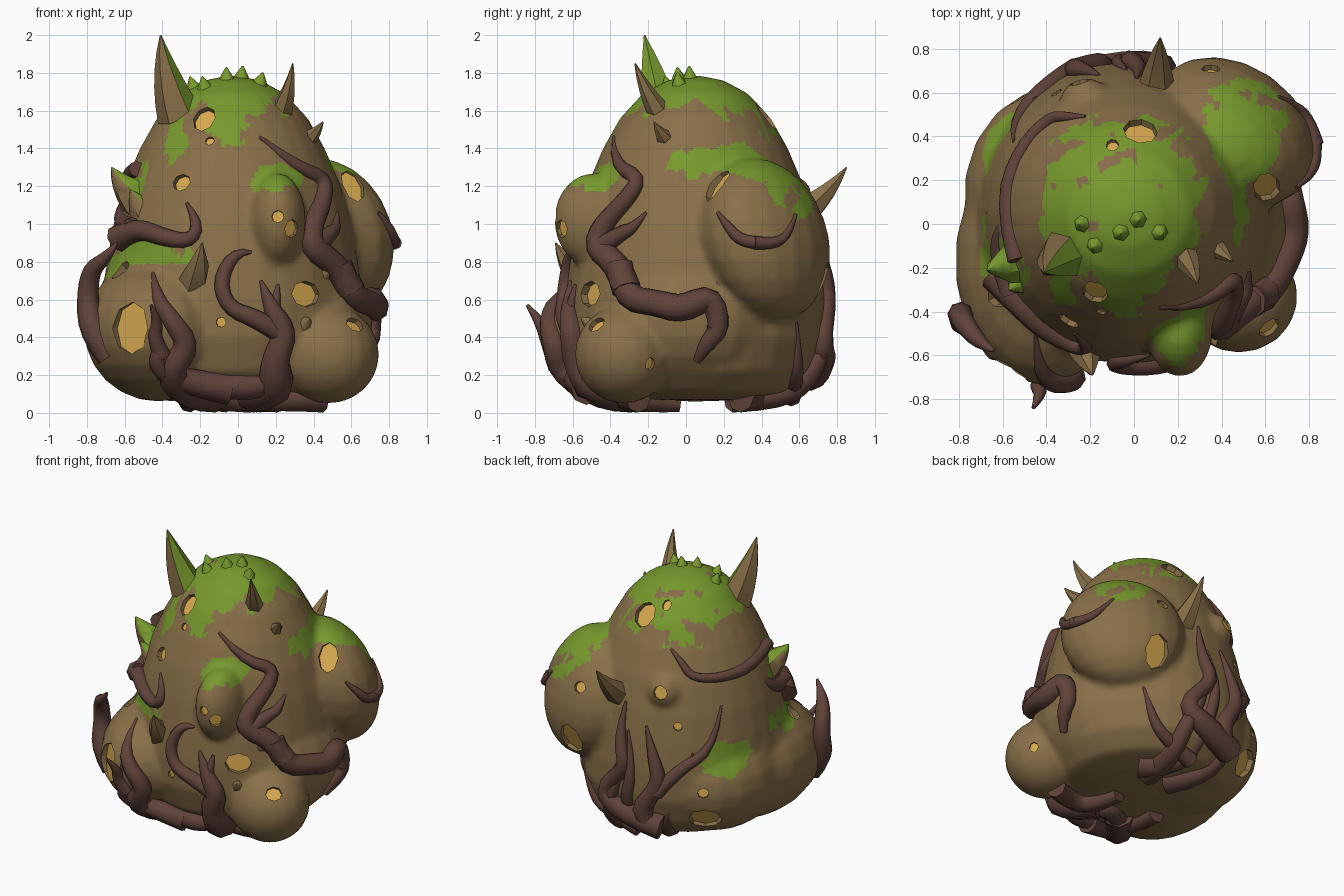
import bpy, bmesh, math, random
from mathutils import Vector, Matrix, noise
from mathutils.bvhtree import BVHTree

if "Cube" in bpy.data.objects:
    bpy.data.objects.remove(bpy.data.objects["Cube"])

random.seed(4)
V = Vector


def material(name, rgb):
    m = bpy.data.materials.new(name)
    m.diffuse_color = (*rgb, 1)
    m.use_nodes = True
    m.node_tree.nodes["Principled BSDF"].inputs["Base Color"].default_value = m.diffuse_color
    return m


BARK = material("bark_brown", (0.25, 0.162, 0.066))
MOSS = material("moss_green", (0.185, 0.32, 0.027))
BARE = material("bare_reddish_brown", (0.24, 0.15, 0.068))
GLOW = material("hollow_yellow", (0.68, 0.4, 0.08))
ROOT = material("root_dark_brown", (0.118, 0.056, 0.042))


def add(name, mesh, mats=(), angle=40):
    ob = bpy.data.objects.new(name, mesh)
    bpy.context.collection.objects.link(ob)
    for m in mats:
        mesh.materials.append(m)
    mesh.polygons.foreach_set("use_smooth", [True] * len(mesh.polygons))
    mesh.set_sharp_from_angle(angle=math.radians(angle))
    return ob


def bake(ob):
    """Replace an object by its evaluated mesh."""
    dg = bpy.context.evaluated_depsgraph_get()
    dg.update()
    me = bpy.data.meshes.new_from_object(ob.evaluated_get(dg))
    bpy.data.objects.remove(ob)
    return me


# --- body: lathed mound plus swollen lobes, fused by remeshing
bm = bmesh.new()
profile = [(.0, .06), (.3, .07), (.52, .11), (.63, .22), (.69, .4), (.69, .6), (.665, .8), (.63, 1.0),
           (.575, 1.2), (.49, 1.4), (.4, 1.56), (.28, 1.69), (.15, 1.76), (.0, 1.79)]
vs = [bm.verts.new((r, 0, z)) for r, z in profile]
es = [bm.edges.new(p) for p in zip(vs, vs[1:])]
bmesh.ops.spin(bm, geom=vs + es, cent=(0, 0, 0), axis=(0, 0, 1), angle=2 * math.pi, steps=28)
bmesh.ops.remove_doubles(bm, verts=bm.verts, dist=.001)
bmesh.ops.recalc_face_normals(bm, faces=bm.faces)
bmesh.ops.translate(bm, verts=bm.verts, vec=(-.03, .05, 0))
# centre, radii, turn about z, lean of y with height
lobes = [((-.42, -.17, .44), (.4, .57, .38), 0, 0), ((-.35, .13, .45), (.43, .5, .39), 0, 0),
         ((-.33, .0, .6), (.4, .55, .42), 0, 0), ((.3, .02, .5), (.42, .5, .4), 0, 0),
         ((.48, -.33, .31), (.27, .26, .26), 0, 0), ((.45, .42, .92), (.41, .3, .43), -35, -.15),
         ((.21, -.49, 1.02), (.15, .21, .25), 0, 0), ((-.22, .55, 1.14), (.12, .12, .12), 0, 0)]
for o, r, turn, lean in lobes:
    shear = Matrix.Identity(4)
    shear[1][2], shear[0][2] = lean, lean * .6
    bmesh.ops.create_uvsphere(bm, u_segments=18, v_segments=12, radius=1, matrix=Matrix.Translation(o) @ shear @
                              Matrix.Rotation(math.radians(turn), 4, "Z") @ Matrix.Diagonal((*r, 1)))
me = bpy.data.meshes.new("body")
bm.to_mesh(me)
bm.free()
body = add("body_rough", me)
rm = body.modifiers.new("fuse", "REMESH")
rm.mode, rm.voxel_size = "VOXEL", .025
sm = body.modifiers.new("soften", "SMOOTH")
sm.factor, sm.iterations = .5, 3
body.modifiers.new("facets", "DECIMATE").ratio = .7
me = bake(body)
body = add("mossy_body", me, (BARK, MOSS, BARE, GLOW))
tree = BVHTree.FromPolygons([v.co.copy() for v in me.vertices], [tuple(p.vertices) for p in me.polygons])

# --- surface picker: views as (toward viewer, right, up, screen centre, scale)
S, C, s, c = math.sin(math.radians(35)), math.cos(math.radians(35)), math.sin(math.radians(25)), math.cos(math.radians(25))


def oblique(tx, ty, e, cx):
    t = V((tx * c, ty * c, e * s))
    r = V((0, 0, 1)).cross(t).normalized()
    return t, r, t.cross(r), cx, 671, 151


VIEWS = {"F": (V((0, -1, 0)), V((1, 0, 0)), V((0, 0, 1)), 0, 0, 1),
         "R": (V((1, 0, 0)), V((0, 1, 0)), V((0, 0, 1)), 0, 0, 1),
         "B": (V((0, 1, 0)), V((1, 0, 0)), V((0, 0, 1)), 0, 0, 1),
         "T": (V((0, 0, 1)), V((1, 0, 0)), V((0, 1, 0)), 0, 0, 1),
         "BL": oblique(-S, C, 1, 687), "BR": oblique(S, C, -1, 1135)}


def pick(view, *at):
    if view == "N":  # nearest surface point to a 3D point
        return tree.find_nearest(V(at))[:2]
    (t, r, u, cx, cy, sc), (a, b) = VIEWS[view], at
    if sc == 1:
        p = r * a + u * b
    else:
        p = V((0, 0, 1)) + r * ((a - cx) / sc) + u * ((cy - b) / sc)
    hit = tree.ray_cast(p + t * 4, -t)
    if hit[0] is None:
        hit = tree.find_nearest(p + t * .3)
    return hit[0], hit[1]


# --- moss: noisy ellipsoid patches on the upward parts
patches = [((-.06, .08, 1.62), (.38, .47, .4)), ((.48, .36, 1.3), (.2, .22, .18)), ((.52, .52, 1.15), (.18, .16, .2)),
           ((.48, .05, 1.32), (.07, .15, .1)), ((.22, -.52, 1.24), (.14, .2, .1)),
           ((-.48, -.48, .86), (.27, .28, .08)), ((-.66, -.2, .8), (.14, .26, .1)), ((-.55, -.17, 1.2), (.11, .13, .14)),
           (pick("BL", 730, 755)[0], (.15, .19, .12)), ((-.32, -.27, 1.45), (.06, .14, .2)),
           ((0, -.37, 1.52), (.06, .12, .14))]
for p in me.polygons:
    q = p.center
    d = min(V([(q[i] - o[i]) / r[i] for i in range(3)]).length for o, r in patches)
    d += .3 * noise.noise(q * 7) + .14 * noise.noise(q * 17)
    bare = noise.noise(q * 8 + V((5, 2, 9)))
    if d < 1.05:
        p.material_index = 2 if d > 1 or (bare > .38 and d > .5) else 1

# --- hollows: tapered pits cut in the surface with a yellow floor
holes = [("F", -.18, 1.56, .062, .08), ("F", -.15, 1.44, .025, .025), ("F", -.3, 1.22, .053, .048),
         ("F", .21, 1.04, .033, .033), ("F", .285, .975, .044, .05), ("F", -.62, .75, .055, .065),
         ("F", -.58, .45, .11, .145), ("F", .36, .63, .09, .07), ("F", .62, .47, .055, .048),
         ("F", -.09, .48, .027, .027), ("F", .61, 1.21, .065, .105), ("R", -.19, .26, .03, .035),
         ("B", .41, .68, .09, .125), ("BL", 646, 614, .08, .09), ("BL", 668, 605, .03, .04),
         ("BL", 582, 686, .045, .04), ("BL", 661, 692, .05, .05), ("BL", 679, 725, .03, .03),
         ("BL", 704, 791, .038, .035), ("BL", 706, 817, .11, .1)]
bm = bmesh.new()
for view, a, b, rx, ry in holes:
    p, n = pick(view, a, b)
    side = V((0, 0, 1)).cross(n).normalized()
    up = n.cross(side)
    pit = min(.04, rx * .55)
    M = Matrix((side, up, n)).transposed().to_4x4()
    M.translation = p + n * (.1 - pit)
    M = M @ Matrix.Diagonal((rx, ry, 1, 1))
    new = bmesh.ops.create_cone(bm, cap_ends=True, segments=8, radius1=.95, radius2=1.15, depth=.2, matrix=M)["verts"]
    for f in {f for v in new for f in v.link_faces}:
        f.material_index = 3 if f.calc_center_median().dot(n) < (p - n * (pit - .002)).dot(n) else 0
cut_me = bpy.data.meshes.new("hollow_cutter")
bm.to_mesh(cut_me)
bm.free()
cutter = add("hollow_cutter", cut_me, (BARK, MOSS, BARE, GLOW))
cutter.hide_render = True
bo = body.modifiers.new("hollows", "BOOLEAN")
bo.operation, bo.object, bo.solver = "DIFFERENCE", cutter, "EXACT"
me = bake(body)
body = add("mossy_body", me)
bpy.data.objects.remove(cutter)


# --- tapered tubes for roots and thorns
def tube(name, pts, radii, mats, sides=2):
    cu = bpy.data.curves.new(name, "CURVE")
    cu.dimensions, cu.bevel_depth, cu.bevel_resolution, cu.use_fill_caps = "3D", 1, sides, True
    sp = cu.splines.new("NURBS")
    sp.points.add(len(pts) - 1)
    for k, (p, r) in enumerate(zip(pts, radii)):
        sp.points[k].co, sp.points[k].radius = (*p, 1), r
    sp.order_u, sp.use_endpoint_u, sp.resolution_u = 3, True, 3
    ob = bpy.data.objects.new(name, cu)
    bpy.context.collection.objects.link(ob)
    return add(name, bake(ob), mats, 55)


def root(name, view, pts, r, tip=.008):
    """Root listed thick end first; hugs the surface unless view is None."""
    n = len(pts)
    radii = [(tip + (r * 1.05 - tip) * (1 - k / (n - 1)) ** .6) * random.uniform(.88, 1.15) for k in range(n)]
    out = []
    for p, rad in zip(pts, radii):
        if view:
            q, nor = pick(view, *p)
            q = q + nor * rad * .35
            q.z = max(q.z, rad + .002)
            out.append(q)
        else:
            out.append(V(p))
    tube(name, out, radii, (ROOT,))


root("right_root_upper", "R", [(-.3, .64), (-.34, .78), (-.47, .88), (-.42, 1.0), (-.31, 1.12), (-.23, 1.24), (-.37, 1.3), (-.38, 1.46)], .08)
root("right_root_twig", "R", [(-.43, .88), (-.32, .96), (-.28, .97), (-.21, 1.06)], .05)
root("right_root_lower", "R", [(-.34, .78), (-.32, .6), (-.15, .58), (-.02, .54), (.13, .62), (.18, .45), (.11, .38), (.06, .28)], .08, .025)
root("right_root_claw", "R", [(.15, .46), (.14, .37), (.12, .33)], .045)
root("front_root", "F", [(.08, .08), (.2, .14), (.18, .28), (.25, .42), (.17, .55), (.12, .7)], .105)
root("front_root_branch", "F", [(.22, .42), (.1, .5), (-.05, .55), (-.1, .7), (-.01, .86), (.07, .85)], .055)
root("front_root_twig", "F", [(.18, .5), (.2, .6), (.21, .68)], .035)
root("front_left_root", "F", [(-.12, .08), (-.26, .12), (-.38, .24), (-.27, .36), (-.35, .48), (-.43, .6), (-.45, .74)], .09)
root("front_left_twig", "F", [(-.37, .25), (-.44, .36), (-.42, .5)], .04)
root("left_claw_root", None, [(-.68, -.46, .3), (-.77, -.46, .42), (-.8, -.4, .6), (-.78, -.45, .76), (-.7, -.55, .82), (-.64, -.58, .9)], .075)
root("left_shoulder_root", "F", [(-.61, .92), (-.52, .98), (-.4, .93), (-.25, .9), (-.2, 1.0), (-.27, 1.11)], .062)
root("left_back_root", "BL", [(775, 640), (752, 665), (722, 677), (692, 677), (682, 660), (672, 648)], .042)
root("left_side_root", None, [(-.56, -.32, .98), (-.62, -.15, .99), (-.6, 0, 1.1), (-.55, .05, 1.22)], .06)
root("bulb_root", "R", [(.36, .9), (.46, .89), (.54, .94), (.58, 1.05)], .036)
root("bulb_root_end", "R", [(.4, .9), (.3, .9), (.22, .99), (.17, 1.06)], .036)
root("back_root_left", "BL", [(662, 829), (630, 808), (604, 785), (630, 765), (621, 735), (628, 700)], .08)
root("back_root_middle", "BL", [(650, 828), (640, 806), (663, 780), (655, 755), (648, 724)], .07)
root("back_root_right", "BL", [(658, 790), (680, 766), (714, 748), (722, 704)], .05)
root("back_low_root", "BR", [(1135, 775), (1178, 772), (1200, 725), (1210, 690), (1200, 655)], .075)
root("back_low_branch", "BR", [(1185, 765), (1155, 745), (1143, 725), (1135, 697)], .05)
root("back_far_root", "BR", [(1165, 788), (1200, 778), (1225, 745), (1250, 690)], .08)
root("base_root_right", "BR", [(1056, 796), (1075, 802), (1098, 806), (1120, 797)], .075, .05)
root("base_root_foot", "BR", [(1098, 842), (1115, 832), (1135, 824), (1160, 812)], .075, .05)
root("base_root_front", "N", [(-.12, -.62, .05), (0, -.62, .05), (.1, -.6, .05), (.2, -.55, .1)], .07, .05)
root("base_root_left", "N", [(-.05, -.6, .05), (-.3, -.64, .1), (-.44, -.72, .22), (-.4, -.76, .34), (-.44, -.78, .46)], .07)
root("front_left_claw", None, [(-.4, -.7, .3), (-.45, -.74, .4), (-.42, -.77, .48), (-.46, -.84, .57)], .045)
root("base_root_back", "N", [(.1, .25, .04), (.12, .5, .05), (.15, .68, .14), (.12, .77, .3), (.05, .79, .45), (.0, .76, .57)], .08)


def thorn(name, base, tip, r, bend=(0, 0, 0), rule=None):
    b, t = V(base), V(tip)
    pts = [b, b.lerp(t, .5) + V(bend), t]
    ob = tube(name, pts, (r, r * .66, .004), (BARK, MOSS), 1)
    for p in ob.data.polygons:
        p.material_index = int(bool(rule and rule(p)))


thorn("big_left_horn", (-.31, -.13, 1.57), (-.41, -.22, 2.0), .12, (-.03, 0, 0), lambda p: p.normal.x > 0)
thorn("right_horn", (.2, -.1, 1.53), (.29, -.27, 1.85), .075, (.03, -.02, -.02))
thorn("right_small_thorn", (.34, -.09, 1.43), (.45, -.17, 1.54), .06, (.01, 0, -.02))
thorn("back_horn", (.1, .56, 1.02), (.12, .85, 1.3), .1, (0, .03, -.03))
thorn("front_thorn", (-.23, -.54, .7), (-.19, -.69, .9), .09, (0, -.02, -.02))
thorn("left_thorn", (-.5, -.17, 1.1), (-.67, -.21, 1.3), .12, (-.03, 0, 0), lambda p: p.normal.z > .1)
thorn("left_cheek_thorn", (-.5, -.25, 1.06), (-.57, -.3, 1.18), .08, (0, 0, 0), lambda p: p.normal.z > .2)
for k, (a, b) in enumerate([(.47, .74), (.36, .47)]):
    p, n = pick("F", a, b)
    thorn(f"wart_{k}", p - n * .02, p + n * .04 + V((0, 0, .03)), .045)
# moss tufts on the crown
for k, (x, y) in enumerate([(-.18, -.1), (-.06, -.04), (.02, .02), (.12, -.04), (-.24, .0), (-.36, -.1)]):
    p, n = pick("T", x, y)
    thorn(f"moss_tuft_{k}", p - n * .03, p + n * .03 + V((0, 0, .03)), .055, (0, 0, -.005), lambda p: True)
